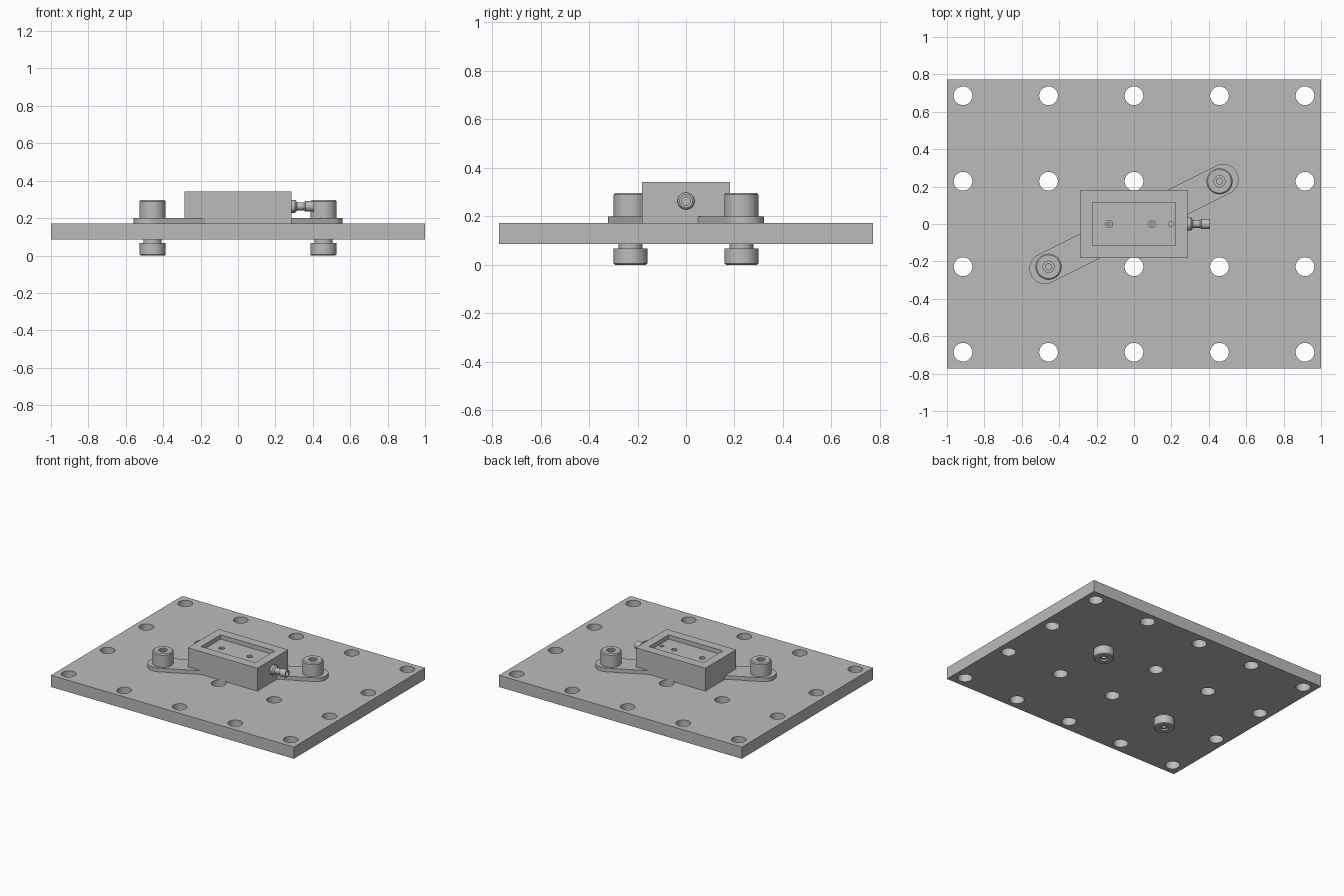
import bpy, bmesh, math
from mathutils import Matrix, Vector

if "Cube" in bpy.data.objects:
    bpy.data.objects.remove(bpy.data.objects["Cube"], do_unlink=True)

grey = bpy.data.materials.new("machined_grey")
grey.use_nodes = True
COLOUR = (0.5, 0.5, 0.5, 1)
grey.diffuse_color = COLOUR
grey.node_tree.nodes["Principled BSDF"].inputs["Base Color"].default_value = COLOUR


def finish(name, bm, helper=False):
    bmesh.ops.recalc_face_normals(bm, faces=bm.faces)
    mesh = bpy.data.meshes.new(name)
    bm.to_mesh(mesh)
    bm.free()
    mesh.materials.append(grey)
    obj = bpy.data.objects.new(name, mesh)
    bpy.context.collection.objects.link(obj)
    obj.hide_render = helper
    return obj


def add_box(bm, lo, hi):
    lo, hi = Vector(lo), Vector(hi)
    bmesh.ops.create_cube(bm, size=1, matrix=Matrix.Translation((lo + hi) / 2)
                          @ Matrix.Diagonal((*(hi - lo), 1)))


def add_cylinder(bm, x, y, z0, z1, r, sides=32):
    bmesh.ops.create_cone(bm, cap_ends=True, segments=sides, radius1=r, radius2=r,
                          depth=z1 - z0, matrix=Matrix.Translation((x, y, (z0 + z1) / 2)))


def add_lathe(bm, profile, matrix, sides=32):
    """Stack rings of (radius, height, sides-as-hexagon flag) into a closed solid."""
    rings = []
    for r, h in profile:
        rings.append([bm.verts.new(matrix @ Vector((r * math.cos(a), r * math.sin(a), h)))
                      for a in (2 * math.pi * i / sides for i in range(sides))])
    for low, high in zip(rings, rings[1:]):
        for i in range(sides):
            j = (i + 1) % sides
            bm.faces.new((low[i], low[j], high[j], high[i]))
    bm.faces.new(rings[0])
    bm.faces.new(rings[-1])


def cut(obj, cutter):
    mod = obj.modifiers.new("cut", "BOOLEAN")
    mod.operation = "DIFFERENCE"
    mod.solver = "EXACT"
    mod.object = cutter
    bpy.context.view_layer.update()
    result = bpy.data.meshes.new_from_object(
        obj.evaluated_get(bpy.context.evaluated_depsgraph_get()))
    obj.modifiers.clear()
    obj.data = result
    bpy.data.objects.remove(cutter, do_unlink=True)


def smooth(obj):
    bpy.ops.object.select_all(action="DESELECT")
    obj.select_set(True)
    bpy.context.view_layer.objects.active = obj
    bpy.ops.object.shade_smooth_by_angle(angle=math.radians(30))


# Base plate with a grid of through holes
PITCH = 0.457
PLATE_LOW, PLATE_TOP = 0.085, 0.172
bm = bmesh.new()
add_box(bm, (-1, -0.772, PLATE_LOW), (1, 0.772, PLATE_TOP))
plate = finish("base_plate", bm)
bm = bmesh.new()
for col in range(-2, 3):
    for row in (-1.5, -0.5, 0.5, 1.5):
        add_cylinder(bm, col * PITCH, row * PITCH, 0, 0.4, 0.05)
cut(plate, finish("hole_cutter", bm, True))
smooth(plate)

# Diagonal mounting strap with rounded ends
bm = bmesh.new()
end, radius, tilt = Vector((0.476, 0.238)), 0.083, math.atan2(1, 2)
outline = []
for side in (1, -1):
    for i in range(25):
        a = tilt + math.pi * (i / 24 - 0.5) + (0 if side == 1 else math.pi)
        p = end * side + radius * Vector((math.cos(a), math.sin(a)))
        outline.append(bm.verts.new((p.x, p.y, PLATE_TOP)))
face = bm.faces.new(outline)
top = bmesh.ops.extrude_face_region(bm, geom=[face])["geom"]
bmesh.ops.translate(bm, vec=(0, 0, 0.028),
                    verts=[v for v in top if isinstance(v, bmesh.types.BMVert)])
smooth(finish("mounting_strap", bm))

# Housing with a recessed tray and screw holes
bm = bmesh.new()
add_box(bm, (-0.286, -0.181, PLATE_TOP), (0.286, 0.181, 0.342))
housing = finish("housing", bm)
bm = bmesh.new()
add_box(bm, (-0.223, -0.115, 0.31), (0.223, 0.115, 0.4))
cut(housing, finish("tray_cutter", bm, True))
bm = bmesh.new()
for x, r in ((-0.134, 0.02), (0.096, 0.02), (0.198, 0.015)):
    add_cylinder(bm, x, 0, 0.28, 0.33, r, 24)
cut(housing, finish("screw_hole_cutter", bm, True))
smooth(housing)
for name, x in (("left_tray_screw", 0.096), ("right_tray_screw", -0.134)):
    bm = bmesh.new()
    add_cylinder(bm, x, 0, 0.28, 0.302, 0.012, 6)
    finish(name, bm)

# Cable connector: collar, slim neck, flared tip with a bore
bm = bmesh.new()
axis = Matrix.Translation((0.286, 0, 0.263)) @ Matrix.Rotation(math.pi / 2, 4, "Y")
add_lathe(bm, [(0.035, 0), (0.035, 0.018), (0.031, 0.023), (0.021, 0.03), (0.021, 0.068),
               (0.028, 0.074), (0.028, 0.119), (0.017, 0.119), (0.017, 0.08)], axis)
smooth(finish("cable_connector", bm))

# Clamping bolts: chamfered head above, shank, matching nut below
for name, s in (("left", 1), ("right", -1)):
    x, y = s * PITCH, s * PITCH / 2
    bm = bmesh.new()
    add_lathe(bm, [(0.07, 0.2), (0.07, 0.29), (0.063, 0.297), (0.03, 0.297), (0.03, 0.287)],
              Matrix.Translation((x, y, 0)))
    head = finish(name + "_bolt_head", bm)
    bm = bmesh.new()
    add_cylinder(bm, x, y, 0.25, 0.32, 0.018, 6)
    cut(head, finish("socket_cutter", bm, True))
    smooth(head)

    bm = bmesh.new()
    add_lathe(bm, [(0.03, 0.012), (0.03, 0), (0.064, 0), (0.07, 0.006), (0.07, 0.068),
                   (0.049, 0.068), (0.049, 0.2)], Matrix.Translation((x, y, 0)))
    nut = finish(name + "_bolt_nut", bm)
    bm = bmesh.new()
    add_cylinder(bm, x, y, -0.02, 0.045, 0.018, 6)
    cut(nut, finish("socket_cutter", bm, True))
    smooth(nut)
